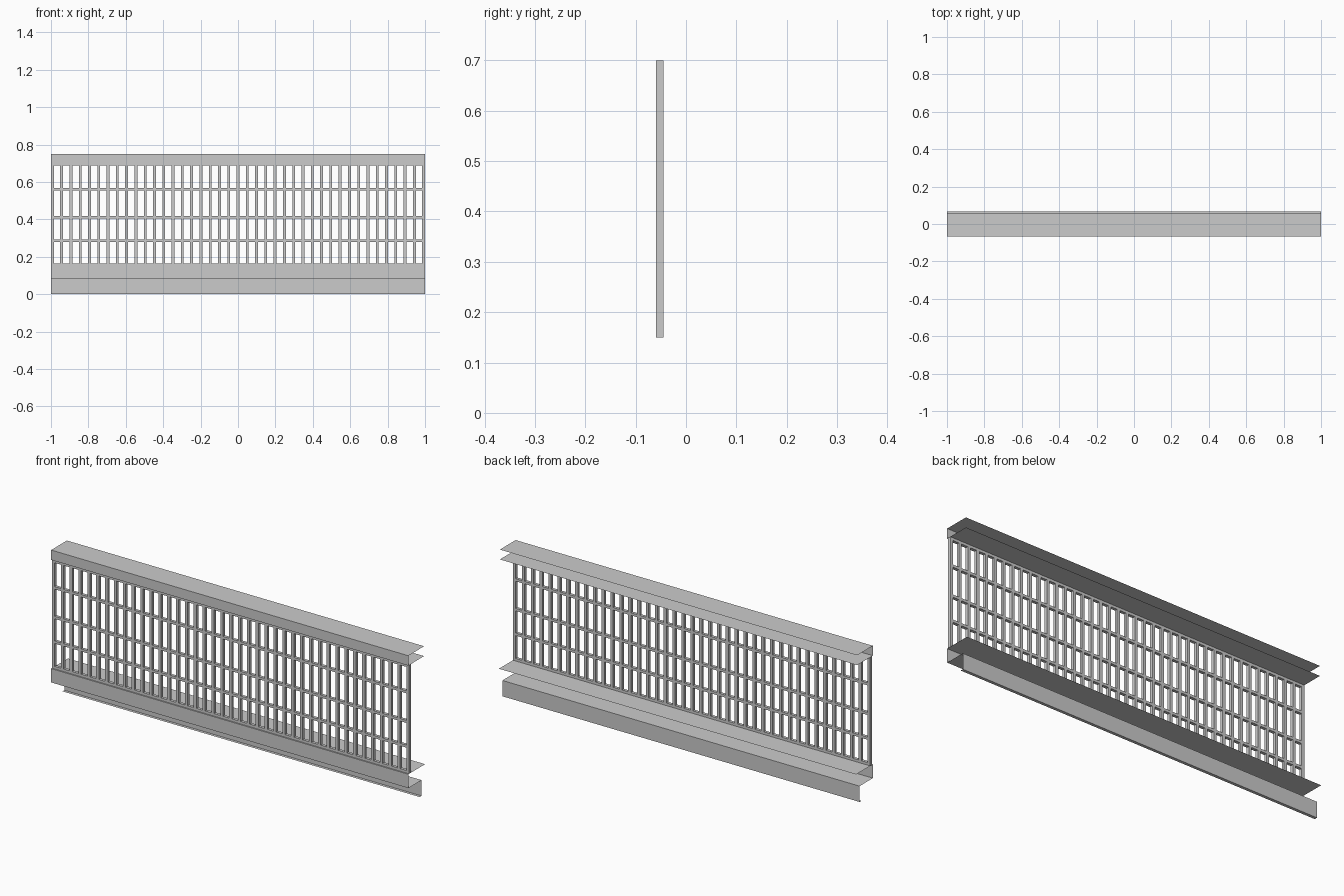
import bpy

if "Cube" in bpy.data.objects:
    bpy.data.objects.remove(bpy.data.objects["Cube"])

LENGTH = 2.0
BAR = 0.015           # bar thickness
BAR_Y = -0.0525       # bar centre in depth
Z0, Z1 = 0.15, 0.70   # grille bottom and top


def mesh_object(name, verts, faces):
    me = bpy.data.meshes.new(name)
    me.from_pydata(verts, [], faces)
    me.update()
    ob = bpy.data.objects.new(name, me)
    bpy.context.scene.collection.objects.link(ob)
    return ob


def sheet(name, profile):
    """Extrude an open (y, z) profile along x as a thin folded sheet."""
    h = LENGTH / 2
    verts = [(x, y, z) for y, z in profile for x in (-h, h)]
    faces = [(2 * i, 2 * i + 1, 2 * i + 3, 2 * i + 2) for i in range(len(profile) - 1)]
    return mesh_object(name, verts, faces)


def box(name, centre, size):
    verts = [tuple(c + s * d / 2 for c, s, d in zip(centre, size, (i, j, k)))
             for i in (-1, 1) for j in (-1, 1) for k in (-1, 1)]
    faces = [(0, 1, 3, 2), (4, 6, 7, 5), (0, 4, 5, 1),
             (2, 3, 7, 6), (0, 2, 6, 4), (1, 5, 7, 3)]
    return mesh_object(name, verts, faces)


# Top rail: folded channel open at the back
sheet("top_rail", [(0.06, 0.75), (-0.066, 0.75), (-0.066, 0.70), (0.06, 0.70)])

# Bottom rail: stepped sheet with shelf, back plate and small foot lip
sheet("bottom_rail", [(0.068, 0.15), (-0.066, 0.15), (-0.066, 0.08),
                      (0.04, 0.08), (0.04, 0.0), (0.025, 0.0)])

# Vertical grille bars
COUNT = 41
span = LENGTH - BAR
bar = box("vertical_bar", (0, BAR_Y, (Z0 + Z1) / 2), (BAR, BAR, Z1 - Z0))
bar.location.x = -span / 2
arr = bar.modifiers.new("repeat", "ARRAY")
arr.count = COUNT
arr.use_relative_offset = False
arr.use_constant_offset = True
arr.constant_offset_displace = (span / (COUNT - 1), 0, 0)

# Horizontal grille bars
H = 0.013
for i, z in enumerate((Z0 + H / 2, 0.285, 0.41, 0.56, Z1 - H / 2)):
    box(f"horizontal_bar_{i + 1}", (0, BAR_Y, z), (LENGTH, BAR, H))
